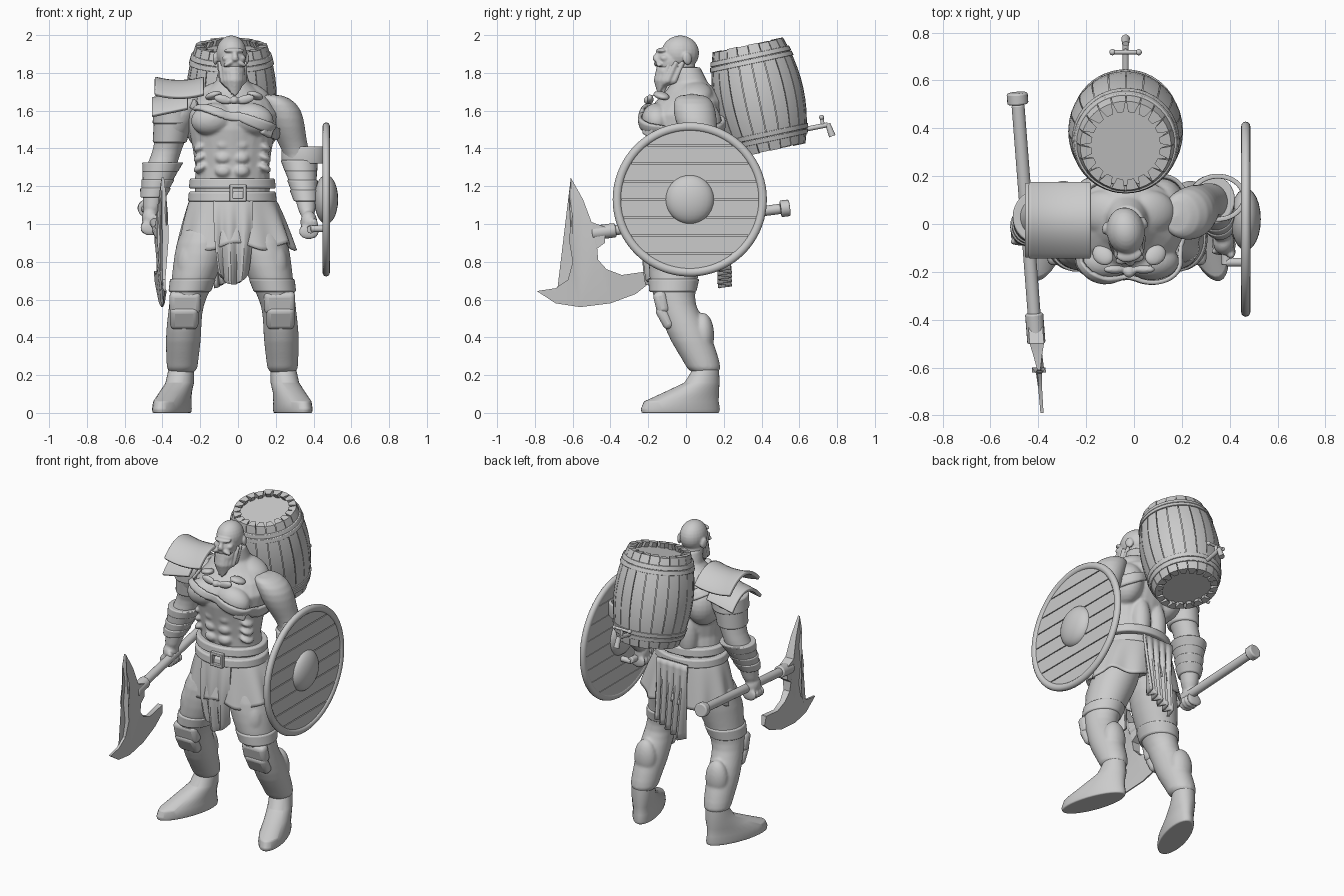
import bpy, bmesh, math, random
from math import sin, cos, pi
from mathutils import Vector, Matrix, Euler

random.seed(4)
if "Cube" in bpy.data.objects:
    bpy.data.objects.remove(bpy.data.objects["Cube"])

clay = bpy.data.materials.new("clay grey")
clay.use_nodes = True
grey = (.6, .6, .6, 1)
clay.diffuse_color = grey
clay.node_tree.nodes["Principled BSDF"].inputs["Base Color"].default_value = grey

MID = -.03  # the body's own centre line


def finish(name, bm, sub=0, remesh=0, wrap=None, solid=0, bevel=0):
    bmesh.ops.recalc_face_normals(bm, faces=bm.faces)
    mesh = bpy.data.meshes.new(name)
    bm.to_mesh(mesh)
    bm.free()
    mesh.materials.append(clay)
    mesh.shade_smooth()
    if not sub and not remesh:
        mesh.set_sharp_from_angle(angle=.6)
    ob = bpy.data.objects.new(name, mesh)
    bpy.context.collection.objects.link(ob)
    if wrap:
        m = ob.modifiers.new("wrap", 'SHRINKWRAP')
        m.target, m.wrap_mode, m.offset = wrap, 'ABOVE_SURFACE', .012
    if solid:
        m = ob.modifiers.new("solid", 'SOLIDIFY')
        m.thickness, m.offset = solid, 0
    if bevel:
        m = ob.modifiers.new("bevel", 'BEVEL')
        m.width, m.segments = bevel, 3
    if sub:
        m = ob.modifiers.new("sub", 'SUBSURF')
        m.levels = m.render_levels = sub
    if remesh:
        m = ob.modifiers.new("remesh", 'REMESH')
        m.mode, m.voxel_size, m.use_smooth_shade = 'VOXEL', remesh, True
        m = ob.modifiers.new("smooth", 'SMOOTH')
        m.factor, m.iterations = .5, 3
    return ob


def sweep(bm, rows, n=24, yaw=0, cap=True):
    """Stack level ellipses given as x, y, z, radius x, radius y."""
    turn = Matrix.Rotation(yaw, 3, 'Z')
    rings = []
    for x, y, z, rx, ry in rows:
        rings.append([bm.verts.new(Vector((x, y, z)) + turn @ Vector(
            (rx * cos(2 * pi * i / n), ry * sin(2 * pi * i / n), 0))) for i in range(n)])
    for a, b in zip(rings, rings[1:]):
        for i in range(n):
            bm.faces.new((a[i - 1], a[i], b[i], b[i - 1]))
    if cap:
        bm.faces.new(rings[0])
        bm.faces.new(rings[-1])


def ball(bm, at, size, rot=(0, 0, 0)):
    bmesh.ops.create_uvsphere(bm, u_segments=24, v_segments=14, radius=1,
                              matrix=Matrix.LocRotScale(Vector(at), Euler(rot), Vector(size)))


def box(bm, at, size, rot=(0, 0, 0)):
    bmesh.ops.create_cube(bm, size=1, matrix=Matrix.LocRotScale(Vector(at), Euler(rot), Vector(size)))


def rod(bm, a, b, r, r2=None):
    a, b = Vector(a), Vector(b)
    bmesh.ops.create_cone(bm, cap_ends=True, segments=20, radius1=r, radius2=r if r2 is None else r2,
                          depth=(b - a).length, matrix=Matrix.LocRotScale(
                              (a + b) / 2, (b - a).to_track_quat('Z', 'Y'), None))


def sheet(name, func, nu=24, nv=12, **kw):
    """Surface from func(u, v), both running from -1 to 1."""
    bm = bmesh.new()
    bmesh.ops.create_grid(bm, x_segments=nu, y_segments=nv, size=1)
    for v in bm.verts:
        v.co = func(v.co.x, v.co.y)
    bmesh.ops.remove_doubles(bm, verts=bm.verts, dist=.0005)
    return finish(name, bm, **kw)


def flip(rows):
    return [(2 * MID - r[0], *r[1:]) for r in rows]


# torso with chest, stomach and back muscles
bm = bmesh.new()
sweep(bm, [(MID, y, z, rx, ry) for y, z, rx, ry in (
    (-.02, 1.0, .19, .15), (-.02, 1.2, .2, .15), (-.03, 1.3, .195, .145), (-.03, 1.4, .21, .16),
    (-.02, 1.5, .23, .19), (-.01, 1.58, .24, .2), (.02, 1.65, .21, .18), (.03, 1.7, .15, .14),
    (.02, 1.75, .09, .095), (0, 1.83, .07, .075))])
for s in (-1, 1):
    ball(bm, (MID + s * .105, -.155, 1.555), (.115, .08, .085), (0, s * .2, 0))
    ball(bm, (MID + s * .1, .05, 1.69), (.11, .09, .055), (0, s * .4, 0))
    ball(bm, (MID + s * .15, .06, 1.53), (.1, .13, .14))
    ball(bm, (MID + s * .06, .1, 1.3), (.06, .06, .16))
    for k in range(3):
        ball(bm, (MID + s * .047, -.16, 1.28 + k * .07), (.045, .035, .034))
        ball(bm, (MID + s * .165, -.1, 1.3 + k * .055), (.045, .05, .022), (0, s * .5, 0))
torso = finish("torso", bm, remesh=.009)

# head with face and ears, turned slightly to its left
bm = bmesh.new()
ball(bm, (0, 0, 1.905), (.08, .1, .093))
ball(bm, (0, -.05, 1.86), (.066, .08, .08))
ball(bm, (0, .01, 1.82), (.065, .07, .08))
ball(bm, (0, -.1, 1.918), (.055, .03, .014))
rod(bm, (0, -.108, 1.92), (0, -.135, 1.875), .009, .017)
ball(bm, (0, -.13, 1.873), (.02, .018, .013))
for s in (-1, 1):
    ball(bm, (s * .04, -.09, 1.878), (.024, .025, .018))
    ball(bm, (s * .03, -.118, 1.852), (.035, .018, .013), (0, s * .5, 0))
    ball(bm, (s * .082, .025, 1.875), (.013, .026, .034), (.2, 0, s * .3))
turn = Matrix.Translation((-.035, -.03, 0)) @ Matrix.Rotation(.15, 4, 'Z')
bm.transform(turn)
finish("head", bm, remesh=.006)

# beard of tapering locks
bm = bmesh.new()
ball(bm, (0, -.075, 1.805), (.06, .055, .05))
for k in range(-4, 5):
    a = k / 4
    for depth in (0, 1):
        top = Vector((a * .068, -.115 + .085 * a * a + depth * .035, 1.835 + .025 * abs(a)))
        mid = Vector((a * .055, -.125 + .05 * a * a + depth * .035, 1.76))
        tip = Vector((a * .03, -.115 + .02 * depth, 1.66 + .05 * abs(a) + random.random() * .02))
        rod(bm, top, mid, .012, .017)
        rod(bm, mid, tip, .017, .004)
        ball(bm, mid, (.017, .017, .017))
bm.transform(turn)
finish("beard", bm, remesh=.006)

# right arm closed around the axe, left arm behind the shield
right_arm = [(-.24, .02, 1.68, .06, .08), (-.3, .02, 1.62, .1, .115), (-.33, .02, 1.54, .105, .115),
             (-.355, .03, 1.46, .085, .095), (-.375, .04, 1.39, .075, .08), (-.4, .03, 1.32, .08, .085),
             (-.425, .01, 1.24, .08, .08), (-.45, -.02, 1.14, .055, .058), (-.46, -.03, 1.03, .045, .05)]
left_arm = [(.17, .03, 1.69, .06, .08), (.22, .04, 1.64, .1, .11), (.25, .05, 1.56, .1, .115),
            (.275, .07, 1.47, .085, .095), (.3, .09, 1.4, .072, .08), (.325, .1, 1.33, .07, .075),
            (.345, .07, 1.24, .075, .075), (.36, 0, 1.12, .052, .056), (.37, -.05, 1.02, .04, .045)]
for name, rows, hand in (("right_arm", right_arm, Vector((-.465, -.035, 1.0))),
                         ("left_arm", left_arm, Vector((.375, -.075, .98)))):
    bm = bmesh.new()
    sweep(bm, rows)
    ball(bm, hand + Vector((0, 0, .03)), (.045, .055, .06))
    for k in range(4):
        ball(bm, hand + Vector((0, (k - 1.5) * .027, -.02)), (.055, .015, .042))
    ball(bm, hand + Vector((.03, -.045, .01)), (.02, .02, .045), (.4, 0, 0))
    finish(name, bm, sub=1, remesh=.008)
    # ridged bracer following the forearm
    bm = bmesh.new()
    low, high = Vector(rows[7]), Vector(rows[5])
    for k in range(4):
        a, b = low.lerp(high, k / 4), low.lerp(high, (k + 1.15) / 4)
        fat = .012 + .008 * (k == 3)
        sweep(bm, [(*a[:3], a[3] + fat, a[4] + fat), (*b[:3], b[3] + fat + .008, b[4] + fat + .008)], n=32)
    finish(name.replace("arm", "bracer"), bm, bevel=.007)

# layered sleeve below the shoulder guard
bm = bmesh.new()
sweep(bm, [(-.335, .02, 1.62, .11, .12), (-.345, .025, 1.53, .108, .12)], n=32)
sweep(bm, [(-.345, .025, 1.55, .1, .112), (-.362, .03, 1.43, .09, .1)], n=32)
finish("right_sleeve", bm, bevel=.01)

# shoulder guard plates
sheet("shoulder_plate_upper", lambda u, v: Vector((
    -.31 - .13 * u, .015 - .155 * v, 1.752 + .018 * u * u - .085 * v * v)), solid=.022, bevel=.006)
sheet("shoulder_plate_lower", lambda u, v: Vector((
    -.36 - .095 * u, .015 - .15 * v, 1.68 - .02 * u - .09 * v * v)), solid=.022, bevel=.006)

# chest strap, buckle and knotted neck cloth
def strap(u, v):
    x, y = .3 * cos(pi * u), .27 * sin(pi * u)
    return Vector((x + MID, y - .01, 1.58 - .38 * x + .035 * v))
sheet("chest_strap", strap, nu=96, nv=4, wrap=torso, solid=.018)
bm = bmesh.new()
box(bm, (.155, -.195, 1.5), (.075, .03, .075), (0, .4, .75))
finish("strap_buckle", bm, bevel=.012)
bm = bmesh.new()
ball(bm, (-.02, -.2, 1.655), (.025, .025, .022))
for s in (-1, 1):
    ball(bm, (-.02 + s * .06, -.19, 1.66), (.05, .018, .024), (0, s * -.25, 0))
    ball(bm, (-.02 + s * .11, -.13, 1.68), (.05, .04, .02), (0, s * .3, s * .7))
finish("neck_cloth", bm, remesh=.006)

# belts and buckle
bm = bmesh.new()
for z, grow in ((1.215, .03), (1.145, .035)):
    sweep(bm, [(MID, -.02, z - .027, .2 + grow, .16 + grow), (MID, -.02, z + .027, .195 + grow, .155 + grow)], n=64)
finish("belts", bm, bevel=.01)
bm = bmesh.new()
for s in (-1, 1):
    box(bm, (s * .035, -.215, 1.165), (.018, .03, .09))
    box(bm, (0, -.215, 1.165 + s * .036), (.085, .03, .018))
finish("belt_buckle", bm, bevel=.004)

# pleated kilt with hanging cloths front and back
def kilt(u, v):
    t, a = (1 - v) / 2, pi * u
    fold = 1 + t * (.035 * cos(11 * a) + .02 * sin(7 * a))
    return Vector((MID + .02 * t + (.205 + .1 * t ** .7) * fold * cos(a), -.01 + (.165 + .045 * t) * fold * sin(a),
                   1.15 - t * (.27 + .02 * cos(6 * a))))
sheet("kilt", kilt, nu=120, nv=14, solid=.014)
sheet("front_cloth", lambda u, v: Vector((
    MID + .005 + u * (.1 + .012 * v * (1 - v)), -.19 - .025 * (1 - v * v) + .01 * sin(8 * u) * (1 - v) + .015 * u * u,
    .92 + .24 * v + .06 * u * u * (1 - v) / 2)), solid=.016, bevel=.005)
sheet("back_cloth", lambda u, v: Vector((
    MID + u * (.1 + .01 * v), .185 + .01 * (1 - v) + .016 * sin(14 * u) * (1 - v),
    .93 + .22 * v + .05 * u * (1 - v) / 2)), nu=40, solid=.016)

# legs, cuffs, boots and knee guards
leg = [(-.15, -.02, 1.02, .13, .15), (-.185, -.04, .9, .145, .155), (-.215, -.06, .78, .13, .14),
       (-.25, -.07, .66, .108, .12), (-.275, -.055, .57, .09, .1), (-.285, -.01, .48, .092, .112),
       (-.29, .03, .38, .095, .115), (-.295, .085, .27, .083, .095), (-.297, .105, .2, .084, .088)]
thigh_band = [(-.238, -.065, .71, .122, .135), (-.256, -.07, .64, .112, .125)]
boot = [(-.35, -.03, 0, .078, .215), (-.35, -.03, .02, .082, .22), (-.348, -.025, .06, .08, .208),
        (-.33, .03, .11, .075, .15), (-.308, .085, .16, .073, .095), (-.3, .105, .23, .068, .07)]
for side, fix, s in (("right", list, 1), ("left", flip, -1)):
    bm = bmesh.new()
    sweep(bm, fix(leg))
    for x, y, z, size in ((-.29, .09, .41, .075), (-.24, -.12, .78, .085)):
        ball(bm, fix([(x, y, z)])[0], (size, size * .8, size * 1.6))
    finish(side + "_leg", bm, sub=1, remesh=.009)
    bm = bmesh.new()
    sweep(bm, fix(thigh_band), n=40)
    finish(side + "_thigh_band", bm, bevel=.01)
    bm = bmesh.new()
    sweep(bm, fix(boot), n=32, yaw=-.33 * s)
    finish(side + "_boot", bm, bevel=.006)
    bm = bmesh.new()
    box(bm, fix([(-.28, -.13, .585)])[0], (.165, .07, .12), (.25, 0, 0))
    box(bm, fix([(-.285, -.112, .505)])[0], (.15, .06, .13), (.5, 0, 0))
    finish(side + "_knee_guard", bm, bevel=.026)

# axe: shaft, pommel and curved blade
bm = bmesh.new()
front, back = Vector((-.41, -.47, .955)), Vector((-.485, .5, 1.08))
rod(bm, front, back, .027)
rod(bm, back, back.lerp(front, -.05), .044)
rod(bm, front.lerp(back, -.03), front.lerp(back, .1), .038)
finish("axe_shaft", bm, bevel=.008)
outline = [(-.61, 1.245), (-.545, 1.13), (-.5, 1.01), (-.43, .985), (-.43, .9), (-.47, .87), (-.465, .81),
           (-.42, .76), (-.34, .73), (-.2, .75), (-.19, .69), (-.265, .63), (-.4, .58), (-.56, .56),
           (-.69, .58), (-.79, .645), (-.69, .66), (-.625, .705), (-.6, .8), (-.62, .92), (-.6, 1.05), (-.62, 1.15)]
bm = bmesh.new()
sides = []
for s in (-1, 1):
    half = [min(.03, .004 + .1 * max(0, z - .62), .006 + .11 * (1.25 - z)) for y, z in outline]
    sides.append([bm.verts.new((-.41 - .075 * (y + .45) + s * h, y, z)) for (y, z), h in zip(outline, half)])
    bm.faces.new(sides[-1])
for i in range(len(outline)):
    bm.faces.new((sides[0][i - 1], sides[0][i], sides[1][i], sides[1][i - 1]))
bmesh.ops.triangulate(bm, faces=[f for f in bm.faces if len(f.verts) > 4])
finish("axe_blade", bm)

# shield: rim, planks, boss, grip and arm loop
HUB = Vector((.467, .02, 1.13))
sheet("shield_rim", lambda u, v: HUB + Vector((
    .02 * sin(pi * v), (.385 + .023 * cos(pi * v)) * cos(pi * u), (.385 + .023 * cos(pi * v)) * sin(pi * u))), nu=96)
bm = bmesh.new()
rod(bm, HUB - Vector((.012, 0, 0)), HUB + Vector((.002, 0, 0)), .38)
for k in range(-4, 4):
    edge = [(k + .03 + .94 * j / 8) * .095 for j in range(9)]
    loop = [(math.sqrt(.38 ** 2 - z * z), z) for z in edge]
    loop += [(-y, z) for y, z in reversed(loop)]
    face = bm.faces.new([bm.verts.new(HUB + Vector((-.016, y, z))) for y, z in loop])
    new = bmesh.ops.extrude_face_region(bm, geom=[face])["geom"]
    bmesh.ops.translate(bm, vec=(.026, 0, 0), verts=[v for v in new if isinstance(v, bmesh.types.BMVert)])
finish("shield_planks", bm)
bm = bmesh.new()
ball(bm, HUB, (.063, .13, .13))
finish("shield_boss", bm)
bm = bmesh.new()
rod(bm, (.385, -.17, .97), (.385, .03, .985), .02)
for y in (-.16, .02):
    rod(bm, (.385, y, .975), (.46, y, .975), .018)
finish("shield_grip", bm, bevel=.005)
bm = bmesh.new()
sweep(bm, [(.35, .11, z, .11, .09) for z in (1.32, 1.41)], n=40, cap=False)
finish("shield_arm_loop", bm, solid=.02, bevel=.005)

# barrel: staves, core with recessed heads, hoops
tilt = Matrix.Translation((-.035, .387, 1.668)) @ Matrix.Rotation(.21, 4, 'X')
def belly(t):
    return .24 - .05 * t * t
bm = bmesh.new()
COUNT, STEPS = 20, 10
for k in range(COUNT):
    start, width, rings = 2 * pi * k / COUNT, 2 * pi / COUNT * .95, []
    reach = .28 + random.random() * .008
    for j in range(STEPS + 1):
        t = 2 * j / STEPS - 1
        depth = .03 + .016 * t ** 6
        rings.append([bm.verts.new((r * cos(a), r * sin(a), t * reach)) for r, a in (
            (belly(t), start), (belly(t), start + width / 2), (belly(t), start + width),
            (belly(t) - depth, start + width * .8), (belly(t) - depth, start + width * .2))])
    for a, b in zip(rings, rings[1:]):
        for i in range(5):
            bm.faces.new((a[i - 1], a[i], b[i], b[i - 1]))
    bm.faces.new(rings[0])
    bm.faces.new(rings[-1])
sweep(bm, [(0, 0, t * .25, belly(t) - .012, belly(t) - .012) for t in (-1, -.6, -.2, .2, .6, 1)], n=40)
bm.transform(tilt)
finish("barrel_staves", bm)
bm = bmesh.new()
for t in (-.74, .74):
    for d in (-.05, .05):
        sweep(bm, [(0, 0, (t + d + e) * .285, belly(t + d + e) + .007, belly(t + d + e) + .007)
                   for e in (-.045, .045)], n=48)
bm.transform(tilt)
finish("barrel_hoops", bm, bevel=.003)

# tap on the barrel
bm = bmesh.new()
rod(bm, (-.035, .6, 1.495), (-.035, .75, 1.525), .013)
rod(bm, (-.035, .75, 1.53), (-.035, .775, 1.465), .014, .018)
rod(bm, (-.035, .725, 1.52), (-.035, .718, 1.565), .01)
rod(bm, (-.09, .718, 1.565), (.02, .718, 1.565), .009)
for x in (-.09, .02):
    ball(bm, (x, .718, 1.565), (.013, .013, .013))
finish("barrel_tap", bm)
